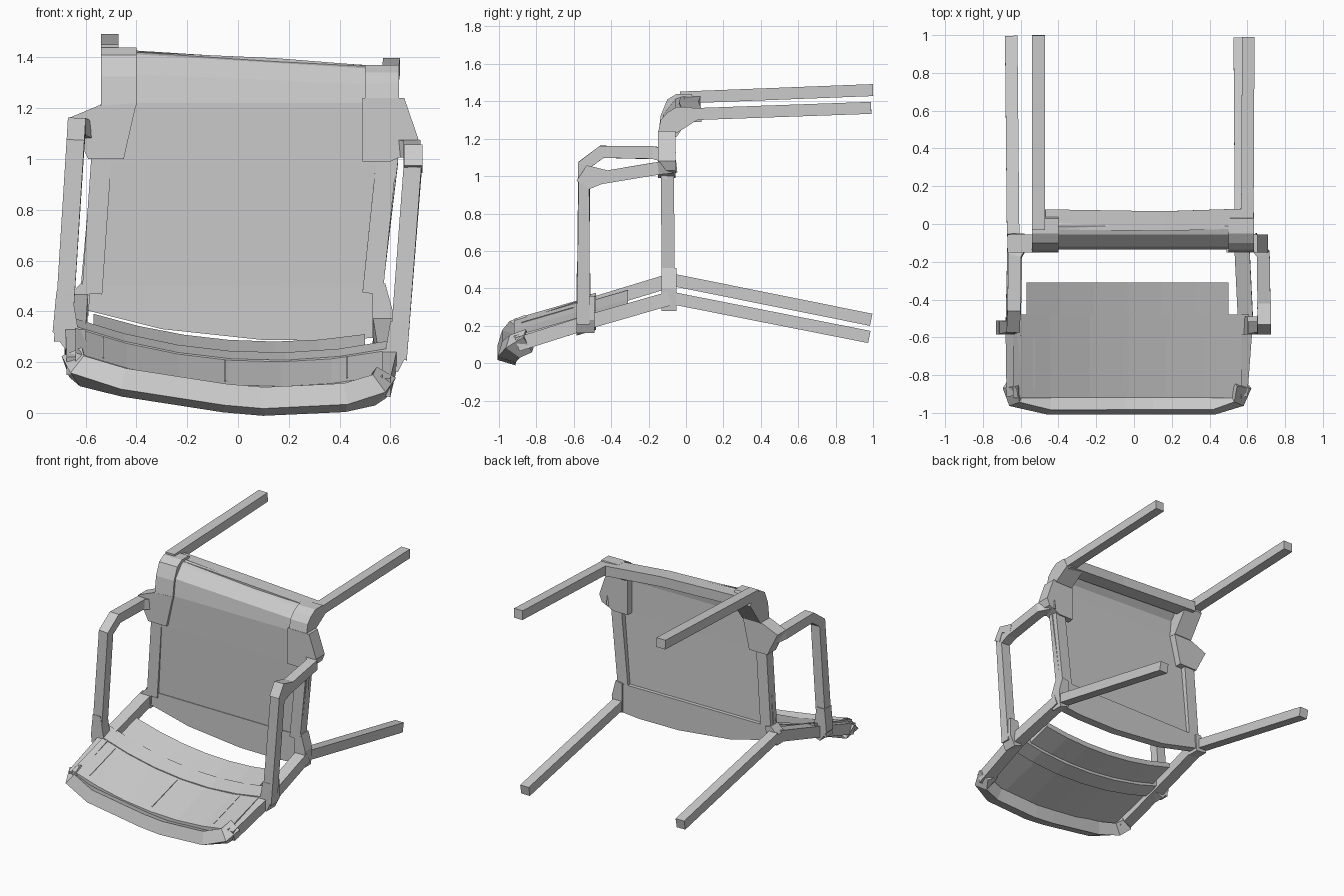
import bpy, bmesh
from mathutils import Vector

cube = bpy.data.objects.get("Cube")
if cube:
    bpy.data.objects.remove(cube)

GREY = (0.6, 0.6, 0.6, 1)
grey = bpy.data.materials.new("plain_grey")
grey.use_nodes = True
grey.diffuse_color = GREY
grey.node_tree.nodes["Principled BSDF"].inputs["Base Color"].default_value = GREY

X, Y = Vector((1, 0, 0)), Vector((0, 1, 0))


def finish(name, bm):
    bmesh.ops.recalc_face_normals(bm, faces=bm.faces)
    mesh = bpy.data.meshes.new(name)
    bm.to_mesh(mesh)
    bm.free()
    mesh.materials.append(grey)
    obj = bpy.data.objects.new(name, mesh)
    bpy.context.collection.objects.link(obj)
    return obj


def beam(name, path, w, h, ref=X):
    """Rectangular bar swept along a path; w runs along ref, h across it."""
    bm = bmesh.new()
    pts = [Vector(p) for p in path]
    rings = []
    for i, p in enumerate(pts):
        before = (p - pts[i - 1]).normalized() if i else Vector()
        after = (pts[i + 1] - p).normalized() if i < len(pts) - 1 else Vector()
        t = (before + after).normalized()
        side = (ref - t * ref.dot(t)).normalized()
        up = t.cross(side)
        rings.append([bm.verts.new(p + side * a * w / 2 + up * b * h / 2)
                      for a, b in ((-1, -1), (1, -1), (1, 1), (-1, 1))])
    for r, s in zip(rings, rings[1:]):
        for k in range(4):
            n = (k + 1) % 4
            bm.faces.new((r[k], r[n], s[n], s[k]))
    bm.faces.new(rings[0])
    bm.faces.new(rings[-1])
    return finish(name, bm)


def sheet(name, rows, offset):
    """Closed slab from rows of points, thickened by an offset vector."""
    bm = bmesh.new()
    grid = [[bm.verts.new(p) for p in row] for row in rows]
    faces = [bm.faces.new((a[i], a[i + 1], b[i + 1], b[i]))
             for a, b in zip(grid, grid[1:]) for i in range(len(a) - 1)]
    out = bmesh.ops.extrude_face_region(bm, geom=faces, use_keep_orig=True)
    verts = [v for v in out["geom"] if isinstance(v, bmesh.types.BMVert)]
    bmesh.ops.translate(bm, verts=verts, vec=offset)
    return finish(name, bm)


def hull(name, pts):
    bm = bmesh.new()
    for p in pts:
        bm.verts.new(p)
    bmesh.ops.convex_hull(bm, input=bm.verts)
    return finish(name, bm)


def block(name, outline, y0, y1):
    return hull(name, [(x, y, z) for x, z in outline for y in (y0, y1)])


# Legs
beam("left_front_leg", [(0.6, 0, 1.33), (0.605, 0.99, 1.365)], 0.066, 0.064)
beam("right_front_leg", [(-0.505, -0.03, 1.42), (-0.505, 1, 1.46)], 0.07, 0.064)
beam("left_rear_leg", [(0.567, -0.06, 0.345), (0.56, 0.98, 0.14)], 0.066, 0.066)
beam("right_rear_leg", [(-0.64, -0.06, 0.443), (-0.65, 0.99, 0.232)], 0.066, 0.066)

# Seat panel with its rolled front edge
rows = []
for xl, xr, y, zl, zr in [(-0.62, 0.57, -0.115, 0.49, 0.49),
                          (-0.575, 0.63, -0.13, 0.99, 0.99),
                          (-0.54, 0.62, -0.135, 1.22, 1.22),
                          (-0.53, 0.62, -0.12, 1.34, 1.29),
                          (-0.53, 0.62, -0.055, 1.42, 1.35),
                          (-0.53, 0.62, -0.01, 1.435, 1.363)]:
    rows.append([(xl, y, zl), (xr, y, zr)])
sheet("seat_panel", rows, (0, 0.03, -0.01))

# Seat frame
beam("seat_front_rail", [(-0.47, 0.025, 1.39), (0.15, 0.015, 1.362),
                         (0.62, 0.03, 1.325)], 0.105, 0.07, Y)
beam("seat_right_rail", [(-0.575, -0.095, 0.47), (-0.535, -0.1, 1.05)], 0.08, 0.07)
beam("seat_left_rail", [(0.53, -0.095, 0.47), (0.59, -0.1, 1.05)], 0.08, 0.07)
block("seat_rear_rail", [(-0.63, 0.5), (0.58, 0.495), (-0.62, 0.41), (-0.3, 0.33),
                         (0.1, 0.287), (0.4, 0.285), (0.58, 0.3)], -0.12, -0.06)
block("left_rear_joint", [(0.53, 0.3), (0.6, 0.28), (0.61, 0.4),
                          (0.58, 0.51), (0.53, 0.5)], -0.13, -0.05)
block("right_rear_joint", [(-0.67, 0.39), (-0.59, 0.38), (-0.58, 0.5),
                           (-0.62, 0.51), (-0.67, 0.46)], -0.13, -0.05)

# Rounded front corners and the sockets where the arms meet the seat
for name, xa, xb, low, high in [("right", -0.54, -0.4, 1.21, 1.44),
                                ("left", 0.5, 0.635, 1.23, 1.37)]:
    profile = [(-0.15, low), (-0.05, low), (-0.135, (low + high) / 2),
               (-0.1, high - 0.03), (-0.05, high), (0.03, high), (0.06, high - 0.07)]
    hull(name + "_front_corner", [(x, y, z) for y, z in profile for x in (xa, xb)])
block("right_arm_socket", [(-0.67, 1.16), (-0.55, 1.21), (-0.4, 1.22),
                           (-0.59, 1.0), (-0.45, 1.0)], -0.15, -0.055)
block("left_arm_socket", [(0.49, 1.24), (0.655, 1.24), (0.71, 1.08), (0.69, 1.03),
                          (0.6, 0.99), (0.49, 0.99)], -0.15, -0.055)

# Arms: armrest bending into a post that lands on the back frame
beam("left_arm", [(0.62, -0.07, 1.05), (0.685, -0.16, 1.04), (0.688, -0.46, 0.99),
                  (0.687, -0.545, 0.95), (0.63, -0.55, 0.21)], 0.07, 0.068)
beam("left_arm_elbow", [(0.688, -0.42, 1.0), (0.69, -0.52, 1.03),
                        (0.69, -0.56, 0.96)], 0.072, 0.06)
beam("right_arm", [(-0.58, -0.08, 1.1), (-0.632, -0.17, 1.125), (-0.635, -0.45, 1.13),
                   (-0.64, -0.545, 1.06), (-0.69, -0.55, 0.28)], 0.07, 0.068)
block("right_post_foot", [(-0.73, 0.32), (-0.715, 0.48), (-0.655, 0.48),
                          (-0.62, 0.27), (-0.68, 0.25)], -0.585, -0.51)
block("left_post_foot", [(0.6, 0.36), (0.665, 0.36), (0.665, 0.23),
                         (0.63, 0.16), (0.57, 0.18)], -0.585, -0.49)

# Backrest side frame
beam("back_left_rail", [(0.57, -0.09, 0.345), (0.59, -0.5, 0.227),
                        (0.56, -0.9, 0.1)], 0.08, 0.075)
beam("back_right_rail", [(-0.63, -0.09, 0.44), (-0.64, -0.55, 0.3),
                         (-0.635, -0.9, 0.185)], 0.08, 0.075)


# Curved backrest surface, lowest near the middle
def back_point(x, y, lift=0.0):
    base = 0.285 + (y + 0.31) * 0.29
    return (x, y, base + 0.22 * x * x - 0.06 * x + lift)


def back_strip(name, xa, xb, ya, yb, lift, thick):
    steps = 6
    xs = [xa + (xb - xa) * i / steps for i in range(steps + 1)]
    sheet(name, [[back_point(x, y, lift) for x in xs] for y in (ya, yb)],
          (0, 0, -thick))


back_strip("back_upper_panel", -0.64, 0.57, -0.92, -0.57, 0, 0.035)
back_strip("back_crossbar", -0.66, 0.61, -0.585, -0.48, 0.006, 0.06)
back_strip("back_lower_panel", -0.57, 0.5, -0.49, -0.31, 0, 0.035)

# Panel seams
for i, x in enumerate((-0.53, -0.05, 0.43)):
    a, b = back_point(x, -0.88, 0.001), back_point(x, -0.6, 0.001)
    beam("back_seam_%d" % i, [a, b], 0.006, 0.008)

# Rim around the end of the backrest
beam("back_rim", [(-0.64, -0.84, 0.2), (-0.615, -0.915, 0.165), (-0.45, -0.948, 0.12),
                  (-0.05, -0.948, 0.058), (0.1, -0.948, 0.045), (0.42, -0.948, 0.06),
                  (0.535, -0.915, 0.09), (0.565, -0.84, 0.12)], 0.1, 0.088,
     Vector((0, 0.3, 1)).cross(X))
